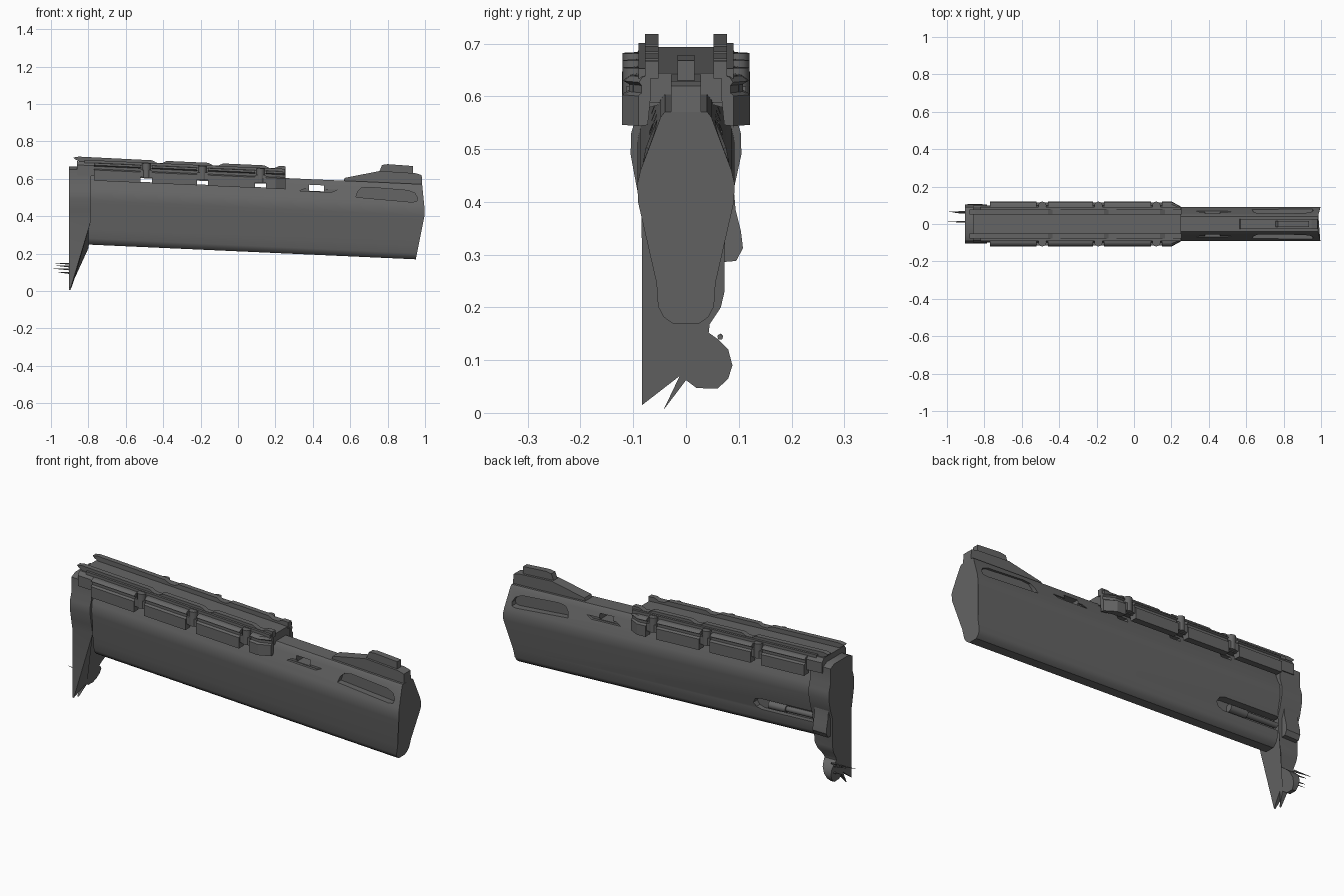
import bpy, bmesh, math
from mathutils import Vector, Matrix

cube = bpy.data.objects.get("Cube")
if cube:
    bpy.data.objects.remove(cube)

SLOPE = -0.045  # the whole barrel assembly tilts down towards the muzzle
steel = bpy.data.materials.new("dark_steel")
steel.use_nodes = True
steel.diffuse_color = (0.13, 0.13, 0.13, 1)
steel.node_tree.nodes["Principled BSDF"].inputs["Base Color"].default_value = (0.13, 0.13, 0.13, 1)


def finish(name, bm, smooth=0, tilt=True):
    if tilt:
        for v in bm.verts:
            v.co.z += SLOPE * v.co.x
    bmesh.ops.recalc_face_normals(bm, faces=bm.faces)
    mesh = bpy.data.meshes.new(name)
    bm.to_mesh(mesh)
    bm.free()
    mesh.materials.append(steel)
    ob = bpy.data.objects.new(name, mesh)
    bpy.context.collection.objects.link(ob)
    if smooth:
        activate(ob)
        bpy.ops.object.shade_smooth_by_angle(angle=math.radians(smooth))
    return ob


def activate(ob):
    bpy.ops.object.select_all(action='DESELECT')
    ob.select_set(True)
    bpy.context.view_layer.objects.active = ob


def loft(bm, a, b):
    """Closed solid between two matching rings of points."""
    ra = [bm.verts.new(p) for p in a]
    rb = [bm.verts.new(p) for p in b]
    bm.faces.new(ra)
    bm.faces.new(rb[::-1])
    for i in range(len(ra)):
        j = (i + 1) % len(ra)
        bm.faces.new((ra[i], rb[i], rb[j], ra[j]))


def along_x(name, pts, x0, x1, sides=(1,), smooth=0, tilt=True):
    """Extrude a (y, z) outline along x; the ends may be functions of z."""
    f0 = x0 if callable(x0) else lambda z: x0
    f1 = x1 if callable(x1) else lambda z: x1
    bm = bmesh.new()
    for s in sides:
        loft(bm, [(f0(z), s * y, z) for y, z in pts], [(f1(z), s * y, z) for y, z in pts])
    return finish(name, bm, smooth, tilt)


def along_y(name, pts, y0, y1, sides=(1,), smooth=0):
    """Extrude an (x, z) outline along y, optionally on both sides."""
    bm = bmesh.new()
    for s in sides:
        loft(bm, [(x, s * y0, z) for x, z in pts], [(x, s * y1, z) for x, z in pts])
    return finish(name, bm, smooth)


def box(x0, x1, z0, z1):
    return [(x0, z0), (x1, z0), (x1, z1), (x0, z1)]


def cut(target, cutter):
    cutter.hide_render = True
    mod = target.modifiers.new("cut", 'BOOLEAN')
    mod.operation, mod.object, mod.solver = 'DIFFERENCE', cutter, 'EXACT'
    activate(target)
    bpy.ops.object.modifier_apply(modifier=mod.name)
    bpy.data.objects.remove(cutter)


BOTH = (1, -1)
BOLTS = (-0.49, -0.19, 0.12)

# Barrel: tall six-sided section with a rounded belly and a pointed muzzle
half = [(0.04, 0.615), (0.048, 0.605), (0.086, 0.505), (0.092, 0.48), (0.091, 0.445),
        (0.056, 0.29), (0.053, 0.245), (0.043, 0.225), (0.025, 0.212)]
section = half + [(-y, z) for y, z in reversed(half)]


def muzzle(z):
    return 0.95 + 0.05 * (z - 0.21) / 0.25 if z < 0.46 else 1.0 - 0.1 * (z - 0.46)


barrel = along_x("barrel", section, -0.8, muzzle)

# Scooped side pockets near the muzzle
scoop = [(0.63, 0.53), (0.93, 0.517), (0.955, 0.522), (0.96, 0.54), (0.945, 0.565),
         (0.91, 0.578), (0.70, 0.586), (0.66, 0.58), (0.64, 0.56)]
cut(barrel, along_y("scoop_cutter", scoop, 0.045, 0.15, BOTH))
# Window through the barrel top with shallow side ledges
cut(barrel, along_y("window_cutter", box(0.38, 0.46, 0.553, 0.585), -0.2, 0.2))
cut(barrel, along_y("ledge_cutter", [(0.33, 0.55), (0.5, 0.55), (0.53, 0.565), (0.36, 0.565)],
                    0.055, 0.15, BOTH))
# Ejector slot on the back side
slot = [(-0.9, 0.29), (-0.48, 0.29), (-0.45, 0.3), (-0.435, 0.32), (-0.45, 0.345),
        (-0.48, 0.352), (-0.9, 0.352)]
cut(barrel, along_y("slot_cutter", slot, 0.03, 0.2))
for x in BOLTS:
    cut(barrel, along_y("gap_cutter", box(x - 0.03, x + 0.03, 0.56, 0.58), -0.2, 0.2))
activate(barrel)
bpy.ops.object.shade_smooth_by_angle(angle=math.radians(28))


def rod(name, a, b, r, tip=None, sides=BOTH[:1], n=12, tilt=True):
    """Cylinder or spike between two points."""
    bm = bmesh.new()
    for s in sides:
        p, q = Vector((a[0], s * a[1], a[2])), Vector((b[0], s * b[1], b[2]))
        turn = (q - p).to_track_quat('Z', 'Y').to_matrix().to_4x4()
        bmesh.ops.create_cone(bm, cap_ends=True, segments=n, radius1=r,
                              radius2=r if tip is None else tip, depth=(q - p).length,
                              matrix=Matrix.Translation((p + q) / 2) @ turn)
    return finish(name, bm, 40, tilt)


rod("ejector_rod", (-0.8, 0.045, 0.32), (-0.55, 0.045, 0.32), 0.014)
rod("ejector_tip", (-0.62, 0.045, 0.32), (-0.52, 0.045, 0.32), 0.02)

# Front sight ramp and blade
along_y("sight_ramp", [(0.56, 0.6), (0.57, 0.63), (0.76, 0.676), (0.95, 0.672), (0.982, 0.664),
                       (0.985, 0.6)], -0.028, 0.028)
along_y("sight_blade", [(0.755, 0.67), (0.77, 0.708), (0.8, 0.714), (0.935, 0.71), (0.935, 0.66)],
        -0.016, 0.016)

# Rail bed and floor of the sighting channel
bed = along_x("rail_bed", [(-0.1, 0.58), (-0.03, 0.6), (0.03, 0.6), (0.1, 0.58), (0.1, 0.635),
                           (0.085, 0.655), (-0.085, 0.655), (-0.1, 0.635)], -0.86, 0.22)

# Side blocks between the bolts, chamfered on top and at the front
profile = [(0.075, 0.605), (0.085, 0.557), (0.121, 0.555), (0.121, 0.612), (0.108, 0.618),
           (0.108, 0.632), (0.118, 0.638), (0.105, 0.648), (0.075, 0.652)]
edges = [-0.77] + [x + d for x in BOLTS for d in (-0.03, 0.03)] + [0.2]
for i in range(0, len(edges), 2):
    along_x("side_block", profile, edges[i], edges[i + 1], BOTH)
bm = bmesh.new()
for s in BOTH:
    loft(bm, [(0.2, s * y, z) for y, z in profile],
         [(0.255, s * (0.06 + (y - 0.06) * 0.5), z) for y, z in profile])
finish("block_nose", bm)
along_y("channel_nose", box(0.2, 0.25, 0.6, 0.655), -0.075, 0.075)

# Bolts and clamps in the gaps
for x in BOLTS:
    rod("bolt", (x, 0.098, 0.585), (x, 0.098, 0.66), 0.022, sides=BOTH)
    along_y("clamp", box(x - 0.03, x + 0.03, 0.585, 0.625), 0.09, 0.114, BOTH)

# Upper rails with small dips along the top
top = [(-0.87, 0.664), (-0.84, 0.65), (0.255, 0.645), (0.255, 0.678)]
for x in (0.18, -0.12, -0.42):
    top += [(x + 0.04, 0.678), (x + 0.015, 0.666), (x - 0.015, 0.666), (x - 0.04, 0.678)]
top += [(-0.85, 0.68), (-0.88, 0.674)]
along_y("upper_rail", top, 0.052, 0.078, BOTH)
along_y("rail_flank", [(-0.82, 0.645), (0.25, 0.645), (0.25, 0.664), (-0.82, 0.664)],
        0.07, 0.09, BOTH)

# Rear frame: wavy upright slab that tapers to a torn lower edge
frame = [(-0.06, 0.665), (-0.092, 0.65), (-0.092, 0.57), (-0.104, 0.53), (-0.105, 0.49),
         (-0.094, 0.43), (-0.084, 0.38), (-0.083, 0.015), (-0.012, 0.07), (-0.043, 0.005),
         (0.0, 0.062), (0.02, 0.047), (0.06, 0.046), (0.08, 0.065), (0.088, 0.09),
         (0.08, 0.12), (0.06, 0.14), (0.043, 0.152), (0.045, 0.168), (0.066, 0.2),
         (0.073, 0.23), (0.074, 0.38), (0.092, 0.43), (0.105, 0.49), (0.104, 0.53),
         (0.092, 0.57), (0.092, 0.65), (0.06, 0.665)]


def frame_front(z):
    return -0.785 if z > 0.25 else -0.895 + 0.105 * max(z - 0.02, 0) / 0.23


along_x("rear_frame", frame, -0.903, frame_front, smooth=35, tilt=False)

# Release latch on the back side
latch = [(0.06, 0.285), (0.095, 0.288), (0.108, 0.312), (0.104, 0.345), (0.094, 0.385),
         (0.09, 0.43), (0.06, 0.43)]
along_x("latch", latch, -0.89, -0.81, smooth=35, tilt=False)

# Thin splinters behind the torn edge
for y, z, x in ((0.065, 0.15, -0.99), (0.06, 0.135, -0.97), (0.012, 0.12, -0.995), (0.062, 0.1, -0.96)):
    rod("splinter", (-0.89, y, z - 0.006), (x, y, z), 0.006, 0.0005, n=5, tilt=False)
